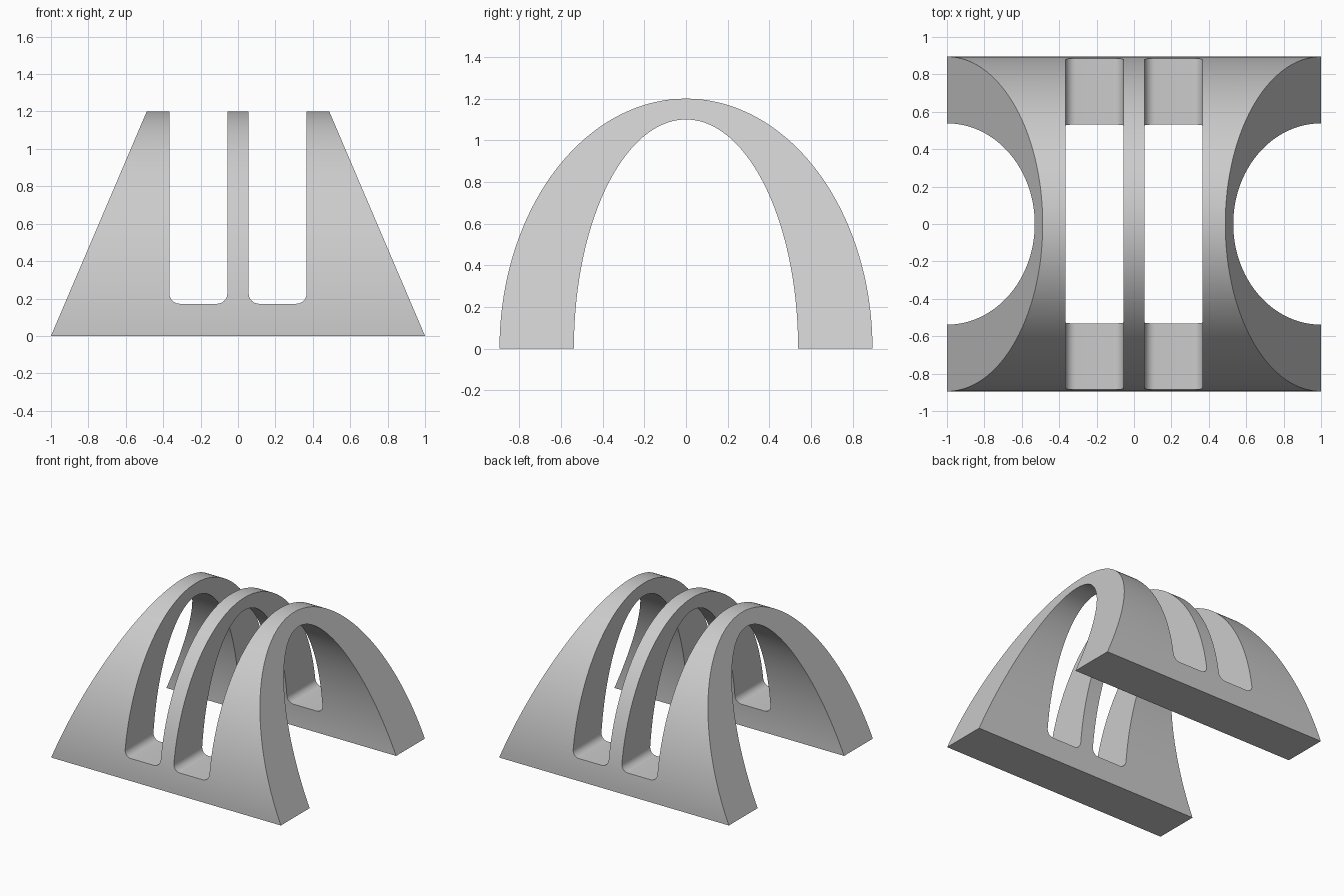
import bpy, bmesh, math

default = bpy.data.objects.get("Cube")
if default:
    bpy.data.objects.remove(default, do_unlink=True)

HEIGHT, OUTER_Y = 1.2, 0.895
INNER_HEIGHT, INNER_Y = 1.1, 0.538
BASE_X, TOP_X = 1.0, 0.488
SEGMENTS = 96

grey = bpy.data.materials.new("light grey")
grey.use_nodes = True
colour = (0.6, 0.6, 0.6, 1)
grey.diffuse_color = colour
grey.node_tree.nodes["Principled BSDF"].inputs["Base Color"].default_value = colour


def prism(name, start, end):
    """Solid between two matching outlines."""
    bm = bmesh.new()
    a = [bm.verts.new(p) for p in start]
    b = [bm.verts.new(p) for p in end]
    bm.faces.new(a)
    bm.faces.new(b[::-1])
    n = len(a)
    for i in range(n):
        j = (i + 1) % n
        bm.faces.new((a[i], b[i], b[j], a[j]))
    bmesh.ops.recalc_face_normals(bm, faces=bm.faces)
    mesh = bpy.data.meshes.new(name)
    bm.to_mesh(mesh)
    bm.free()
    mesh.materials.append(grey)
    obj = bpy.data.objects.new(name, mesh)
    bpy.context.collection.objects.link(obj)
    return obj


def half_ellipse(ry, rz):
    angles = [math.pi * i / SEGMENTS for i in range(SEGMENTS + 1)]
    return [(ry * math.cos(t), rz * math.sin(t)) for t in angles]


# Arched shell with both ends leaning inward
section = half_ellipse(OUTER_Y, HEIGHT) + half_ellipse(INNER_Y, INNER_HEIGHT)[::-1]


def end_outline(side):
    slope = (BASE_X - TOP_X) / HEIGHT
    return [(side * (BASE_X - slope * z), y, z) for y, z in section]


arch = prism("arch_shell", end_outline(-1), end_outline(1))


# Slots through the shell, rounded at the lower corners
def slot_outline(x0, x1, bottom, radius, y):
    points = [(x1, y, 1.5), (x0, y, 1.5)]
    for cx, first in ((x0 + radius, math.pi), (x1 - radius, 1.5 * math.pi)):
        for i in range(9):
            t = first + i * math.pi / 16
            points.append((cx + radius * math.cos(t), y,
                           bottom + radius + radius * math.sin(t)))
    return points


bpy.context.view_layer.objects.active = arch
arch.select_set(True)
for x0, x1 in ((-0.367, -0.057), (0.057, 0.367)):
    cutter = prism("slot_cutter", slot_outline(x0, x1, 0.172, 0.055, -1.2),
                   slot_outline(x0, x1, 0.172, 0.055, 1.2))
    cutter.hide_render = True
    cut = arch.modifiers.new("slot", "BOOLEAN")
    cut.operation = "DIFFERENCE"
    cut.solver = "EXACT"
    cut.object = cutter
    bpy.ops.object.modifier_apply(modifier=cut.name)
    bpy.data.objects.remove(cutter, do_unlink=True)

bpy.ops.object.shade_smooth_by_angle(angle=math.radians(30))
